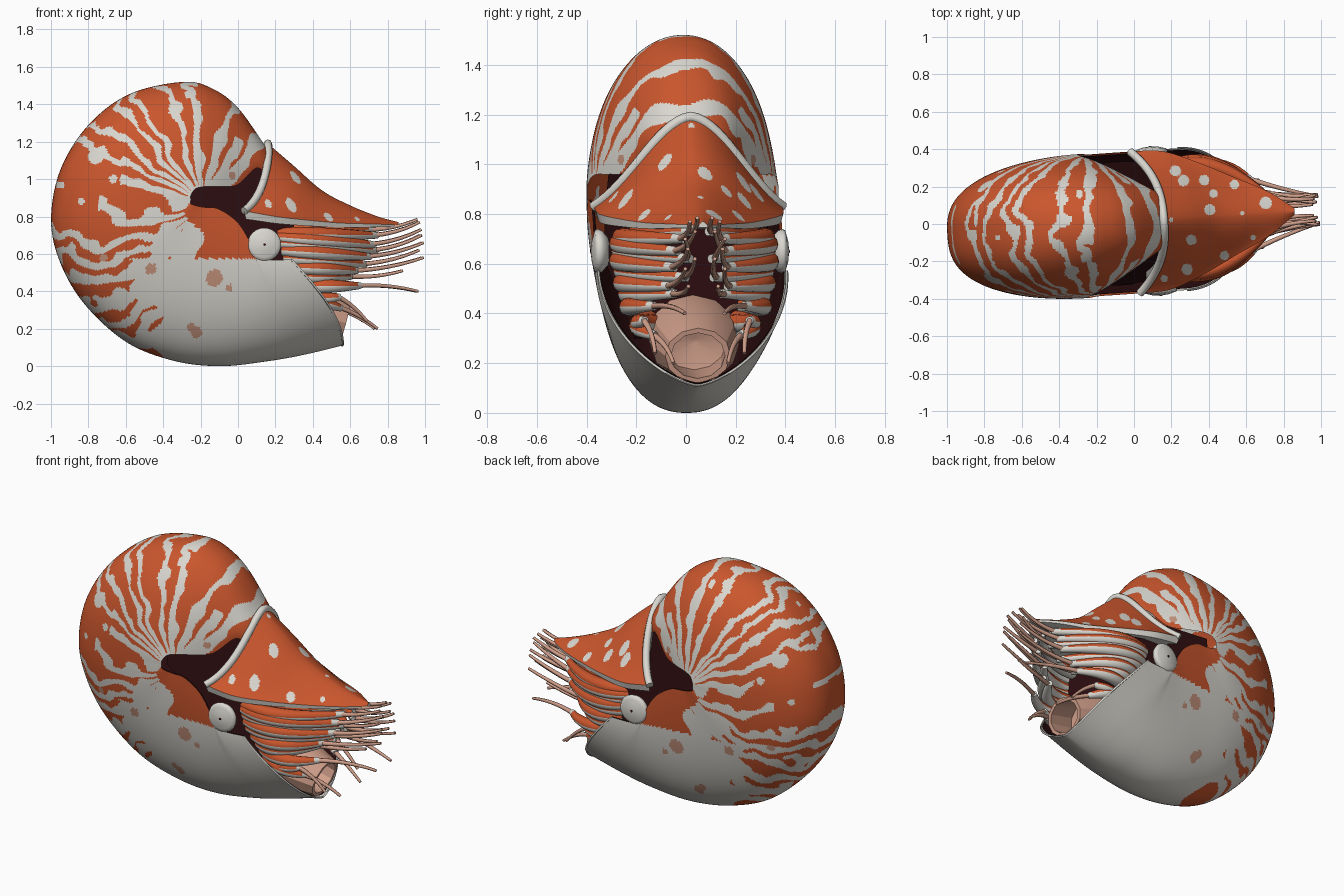
import bpy, bmesh
from math import sin, cos, pi, atan2, hypot, degrees
from mathutils import Vector, noise

cube = bpy.data.objects.get("Cube")
if cube:
    bpy.data.objects.remove(cube, do_unlink=True)


def material(name, rgb):
    m = bpy.data.materials.new(name)
    m.use_nodes = True
    m.diffuse_color = (*rgb, 1)
    m.node_tree.nodes["Principled BSDF"].inputs["Base Color"].default_value = (*rgb, 1)
    return m


MATS = [material("orange", (0.59, 0.093, 0.026)), material("shell_white", (0.7, 0.68, 0.63)),
        material("dark_maroon", (0.026, 0.004, 0.005)), material("pale_flesh", (0.62, 0.34, 0.25)),
        material("faint_spot", (0.56, 0.29, 0.2))]
ORANGE, WHITE, MAROON, FLESH, SPOT = range(len(MATS))
YAW, SHIFT = .07, .008  # the animal stands slightly turned


def finish(name, verts, faces, rule, smooth=40):
    """Make an object, pointing faces outward and colouring each by a rule."""
    mesh = bpy.data.meshes.new(name)
    mesh.from_pydata(verts, [], faces)
    bm = bmesh.new()
    bm.from_mesh(mesh)
    bmesh.ops.recalc_face_normals(bm, faces=bm.faces)
    bm.to_mesh(mesh)
    bm.free()
    for m in MATS:
        mesh.materials.append(m)
    for p in mesh.polygons:
        p.material_index = rule(p) if callable(rule) else rule
    ob = bpy.data.objects.new(name, mesh)
    ob.rotation_euler.z, ob.location.y = YAW, SHIFT
    bpy.context.collection.objects.link(ob)
    bpy.ops.object.select_all(action='DESELECT')
    ob.select_set(True)
    bpy.context.view_layer.objects.active = ob
    if smooth:
        bpy.ops.object.shade_smooth_by_angle(angle=smooth * pi / 180)


def loft(name, rows, rule, closed=False, caps=False, smooth=40):
    """Skin a list of equal point rows."""
    n = len(rows[0])
    faces = []
    for i in range(len(rows) - 1):
        for j in range(n if closed else n - 1):
            k = (j + 1) % n
            faces.append((i * n + j, i * n + k, (i + 1) * n + k, (i + 1) * n + j))
    if caps:
        faces += [tuple(range(n)), tuple(range((len(rows) - 1) * n, len(rows) * n))]
    finish(name, [v for r in rows for v in r], faces, rule, smooth)


def tube(name, path, radii, rule, sides=8):
    rows = []
    for i, p in enumerate(path):
        t = (path[min(i + 1, len(path) - 1)] - path[max(i - 1, 0)]).normalized()
        a = t.cross(Vector((0, 0, 1))).normalized()
        b = a.cross(t)
        rows.append([p + radii[i] * (a * cos(2 * pi * k / sides) + b * sin(2 * pi * k / sides))
                     for k in range(sides)])
    loft(name, rows, rule, closed=True, caps=True, smooth=60)


def spline(pts, t):
    """Smooth interpolation through tuples, t from 0 to 1."""
    f = t * (len(pts) - 1)
    i = min(int(f), len(pts) - 2)
    f -= i
    q = [pts[min(max(i + k, 0), len(pts) - 1)] for k in (-1, 0, 1, 2)]
    return [b + f / 2 * (c - a + f * (2 * a - 5 * b + 4 * c - d + f * (3 * (b - c) + d - a)))
            for a, b, c, d in zip(*q)]


def bezier(a, b, c, n):
    return [a.lerp(b, k / n).lerp(b.lerp(c, k / n), k / n) for k in range(n + 1)]


def clamp(v):
    return min(max(v, 0), 1)


# Shell: keel x, z, flank x, z, half width and keel sharpness, from under the hood to the lip
KEEL = [(.2, 1.1, .15, 1, .14, .9), (.13, 1.2, .09, 1.06, .18, .9), (0, 1.38, -.02, .97, .25, .9),
        (-.13, 1.48, -.12, .96, .31, .95), (-.29, 1.52, -.2, .96, .35, .95),
        (-.58, 1.455, -.25, .95, .37, .85), (-.8, 1.29, -.27, .93, .38, .77),
        (-.95, 1.05, -.28, .91, .385, .75), (-1, .78, -.28, .89, .385, .75),
        (-.95, .55, -.28, .87, .385, .77), (-.82, .33, -.26, .86, .385, .8),
        (-.6, .13, -.21, .85, .38, .85), (-.35, .03, -.13, .84, .38, .87),
        (-.1, 0, -.03, .77, .38, .88), (.15, .025, .04, .66, .38, .95),
        (.35, .06, .08, .575, .38, 1.15), (.56, .11, .26, .57, .38, 1.4)]
# Pale stripes: angle, half width and reach from the umbilicus
STRIPES = [(43, 5, 1), (57, 3, .4), (72, 3.5, 1), (92, 3, 1), (106, 2.2, 1), (123, 2.2, 1), (132, 1.7, 1),
           (142, 2, 1), (152, 2, 1), (166, 2.5, .45), (181, 2.5, .55), (195, 2.5, 1), (205, 2.5, 1),
           (215, 3, 1), (227, 3.5, 1), (238, 3.5, 1), (248, 3, 1)]
PALE_DOTS = [(-.78, 1.12, .04), (-.28, 1.45, .02), (-.69, 1, .022), (-.96, .97, .02), (-.86, .88, .018)]
FAINT_DOTS = [(-.49, .52, .03), (-.15, .47, .045), (-.07, .42, .018), (-.24, .18, .03), (-.27, .21, .02),
              (-.74, .58, .02), (-.05, 1.02, .02)]


def near(x, z, dots):
    return any(hypot(x - a, z - b) < r for a, b, r in dots)


def shell_colour(p):
    x, y, z = p.center
    wob = noise.noise(p.center * 6)
    fine = noise.noise(p.center * 14)
    if near(x, z, FAINT_DOTS):
        return SPOT
    if z < .575 and x > -.61 + .36 * (.57 - z) + .05 * sin(28 * z) + .08 * wob:
        return WHITE
    if z < .87 and x > -.23 + .025 * sin(30 * z) - .08 * clamp((z - .73) / .1):
        return ORANGE
    if near(x, z, PALE_DOTS) or hypot((x + .35) / .14, (z - .66) / .09) < 1 + .5 * fine:
        return WHITE
    r = hypot(x + .22, z - .88)
    ang = degrees(atan2(z - .88, x + .22)) % 360
    ang += 7 * wob + 3 * fine - 45 * (.75 - r) * clamp((ang - 170) / 30)
    spread = 1 + 4 * max(0, .42 - r) + .6 * fine
    striped = any(abs(ang - a) < w * spread and r < reach for a, w, reach in STRIPES)
    return WHITE if striped or r < .085 else ORANGE


rows, lining, n, m = [], [], 400, 150
for i in range(n + 1):
    px, pz, qx, qz, w, sharp = spline(KEEL, i / n)
    k = i / n * 16
    bulge = max(0, k - 14) * .06
    row = []
    for j in range(m + 1):
        a = pi * (j / m - .5)
        x = qx + (px - qx) * cos(a) + bulge * sin(a) ** 2 * cos(a)
        y = w * abs(sin(a)) ** sharp * (1 if a > 0 else -1)
        row.append(Vector((x, y, qz + (pz - qz) * cos(a))))
    rows.append(row)
    if k > 9 and i % 4 == 0:
        lining.append([Vector((qx, 0, qz)).lerp(v, .975) for v in row[::3]])
loft("shell", rows, shell_colour, smooth=60)
loft("shell_lining", lining, MAROON, smooth=60)
lip = rows[-1][::3]
tube("shell_lip", lip, [.006] * len(lip), WHITE, 6)

# Dark body filling the aperture and the umbilicus
BODY = [(-.29, .86, .31), (-.29, .97, .3), (-.01, .98, .23), (.09, 1.07, .14), (.25, .95, .14),
        (.28, .8, .3), (.28, .35, .22), (.05, .3, .22), (-.03, .6, .33), (-.11, .74, .33)]
loft("inner_body", [[(x, s * y, z) for x, z, y in BODY] for s in (-1, 1)], MAROON,
     closed=True, caps=True, smooth=0)

# Hood: centre x, top z, side z, half width
HOOD = [(.16, 1.19, .83, .38), (.3, 1.07, .8, .37), (.45, .94, .78, .3),
        (.6, .86, .765, .21), (.75, .8, .76, .12), (.86, .77, .755, .02)]
HOOD_DOTS = [(.24, .26, .03), (.28, .205, .03), (.39, .2, .028), (.55, .165, .025), (.435, .125, .022),
             (.41, .04, .03), (.3, -.115, .028), (.265, -.27, .03), (.47, -.21, .025),
             (.71, .055, .033), (.58, .01, .012), (.63, -.125, .015), (.14, -.31, .02), (.2, 0, .012)]
UNDER = [.97, .8, .4, 0, -.4, -.8, -.97]
rows, n, m = [], 130, 120
for i in range(n + 1):
    t = i / n
    xc, top, side, w = spline(HOOD, t)

    def back(q):
        return xc - .155 * (1 - t) * abs(q) ** 2.6

    row = []
    for j in range(m + 1):
        q = 2 * j / m - 1
        f = .5 * (1 - abs(q) ** 1.4) + .25 * (1 + cos(pi * q))
        row.append(Vector((back(q), w * q, side + (top - side) * f)))
    row += [Vector((back(q), w * q, side - .01 - .035 * (1 - t))) for q in UNDER]
    rows.append(row)
width = len(rows[0])


def hood_colour(p):
    i, j = divmod(p.index, width)
    if i < 5 or i >= n or j >= m:
        return WHITE
    return WHITE if near(p.center.x, p.center.y, HOOD_DOTS) else ORANGE


loft("hood", rows, hood_colour, closed=True, caps=True, smooth=50)
rim = rows[0][:m + 1:4]
tube("hood_rim", rim, [.022] * len(rim), WHITE)

# Funnel: position along its axis and radius, outside then inside
FUNNEL = [(0, .16), (.5, .155), (1, .115), (1, .095), (.45, .11), (.35, .01)]
axis = Vector((.33, 0, -.09))
start = Vector((.24, 0, .32))
across = Vector((.27, 0, 1)).normalized()
rows = [[start + axis * t + r * (across * sin(k * pi / 6) + Vector((0, 1.15 * cos(k * pi / 6), 0)))
         for k in range(12)] for t, r in FUNNEL]
loft("funnel", rows, FLESH, closed=True, caps=True, smooth=30)

# Tentacles: sheath root, sheath end, feeler tip
ARMS = [((.2, .2, .73), (.72, .03, .73), (.96, .03, .785)), ((.2, .27, .71), (.74, .07, .7), (.97, .06, .77)),
        ((.2, .28, .69), (.72, .09, .65), (.98, .04, .73)), ((.21, .28, .66), (.74, .04, .62), (.98, .08, .7)),
        ((.22, .28, .62), (.7, .1, .585), (.99, .07, .66)), ((.23, .27, .58), (.68, .05, .545), (.97, .04, .62)),
        ((.26, .26, .53), (.63, .11, .51), (.99, .08, .58)), ((.28, .24, .48), (.6, .09, .48), (.88, .06, .51)),
        ((.28, .2, .43), (.64, .18, .43), (.96, .08, .4)), ((.28, .17, .38), (.54, .17, .31), (.74, .11, .2)),
        ((.28, .13, .36), (.53, .21, .37), (.68, .18, .24))]
SEGS, SIDES = 16, 12


def sheath_colour(p):
    cuff = SIDES * (SEGS - 1) <= p.index
    return WHITE if cuff or p.normal.z < -.12 else ORANGE


EYE = [(.33, .055), (.355, .084), (.372, .09), (.384, .084), (.388, .068), (.395, .045), (.399, .01)]
EYE_X, EYE_Z = .115, .65


def disc(y, r, count):
    return [(EYE_X + r * cos(2 * pi * a / count), y, EYE_Z + r * sin(2 * pi * a / count)) for a in range(count)]


for s, label in ((1, "left"), (-1, "right")):
    for k, arm in enumerate(ARMS):
        root, end, tip = (Vector((x, s * y, z)) for x, y, z in arm)
        bend = root.lerp(end, .35) + Vector((.05, s * (.16 if k < 9 else .12), -.005))
        path = bezier(root, bend, end, SEGS)
        radii = [.018 + .02 * sin(pi * (.25 + .75 * i / SEGS)) for i in range(SEGS + 1)]
        tube(f"{label}_sheath_{k + 1}", path, radii, sheath_colour, SIDES)
        # Feeler leaves along the sheath, then curls to its tip
        ahead = end.lerp(tip, .5) + Vector((0, -s * .01, -.025 if k < 8 else .025))
        path = bezier(end - (end - path[-2]) * .5, ahead, tip, 10)
        tube(f"{label}_feeler_{k + 1}", path, [.014 - .0006 * i for i in range(11)], FLESH, 6)

    # Eye: shallow domed disc with a pinhole pupil
    loft(f"{label}_eye", [disc(s * y, r, 24) for y, r in EYE], WHITE, closed=True, caps=True, smooth=50)
    loft(f"{label}_pupil", [disc(s * y, .007, 8) for y in (.396, .402)], MAROON,
         closed=True, caps=True, smooth=0)
